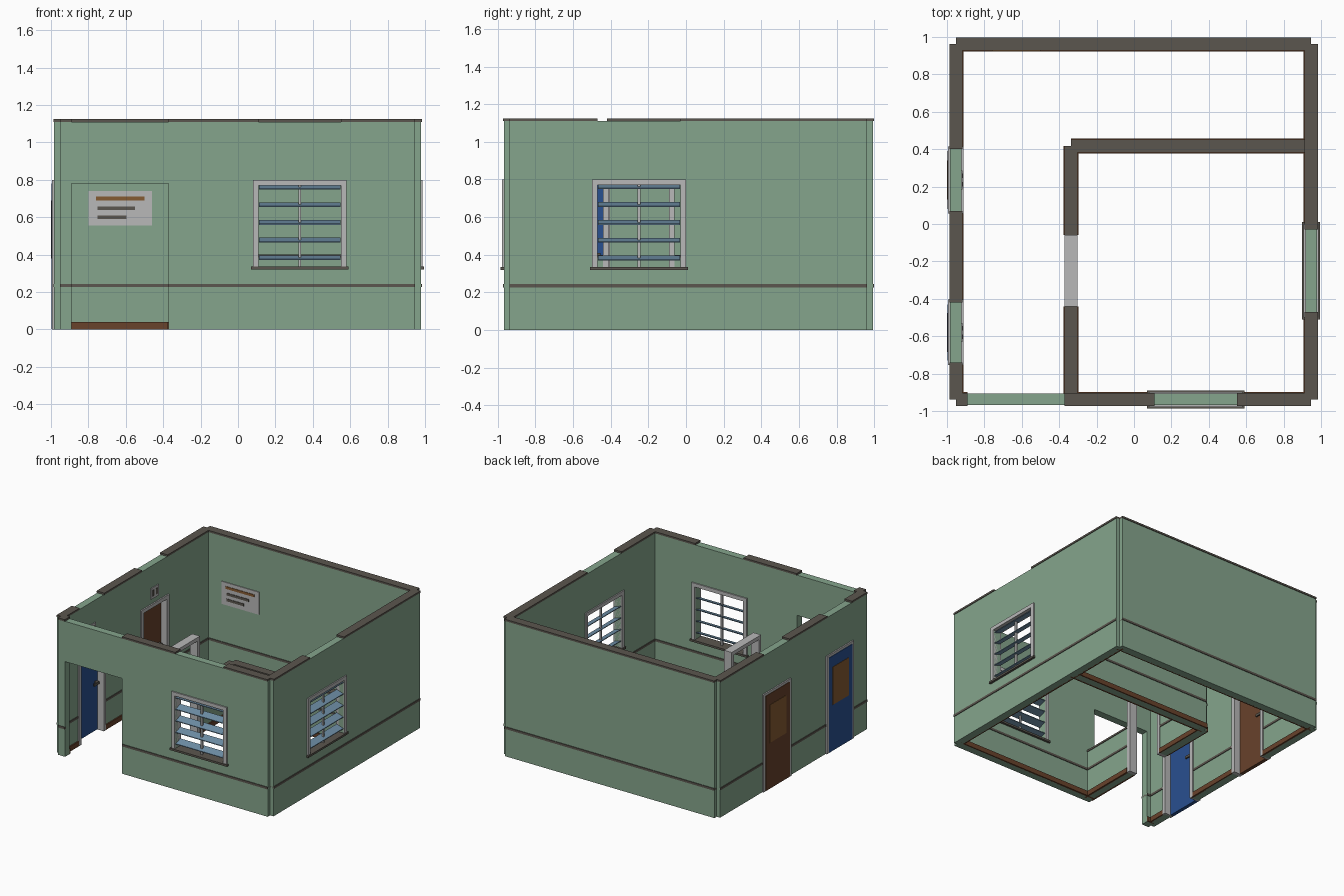
import bpy, bmesh

if "Cube" in bpy.data.objects:
    bpy.data.objects.remove(bpy.data.objects["Cube"])


def material(name, r, g, b):
    m = bpy.data.materials.new(name)
    m.diffuse_color = (r, g, b, 1)
    m.use_nodes = True
    m.node_tree.nodes["Principled BSDF"].inputs["Base Color"].default_value = m.diffuse_color
    return m


GREEN = material("wall green", .235, .375, .265)
DARK = material("dark trim", .105, .093, .077)
GREY = material("light grey", .48, .48, .48)
BROWN = material("wood brown", .138, .054, .024)
AMBER = material("amber brown", .235, .105, .032)
BLUE = material("door blue", .022, .08, .28)
GLASS = material("slat blue", .155, .27, .38)

parts = {}      # name -> (material, boxes); every name becomes one object


def box(name, mat, axis, a, c, z, shear=0):
    """Box spanning a along the wall axis, c across it and z upwards."""
    parts.setdefault(name, (mat, []))[1].append((axis, a, c, z, shear))


T, CAP_T = .03, .035        # half thicknesses of wall and of its trim
TOP, CAP = 1.11, .015
RAIL = (.226, .244)


def wall(name, axis, c, a0, a1, openings=(), top=TOP, base_sides=(1,)):
    """Wall with openings (start, end, bottom, top), cap, rail and baseboards."""
    def rail_and_base(s, e):
        box(name + "_rail", DARK, axis, (s, e), (c - CAP_T, c + CAP_T), RAIL)

    def skirting(s, e):
        for side in base_sides:
            box(name + "_baseboard", BROWN, axis, (s, e),
                sorted((c + side * (T - .005), c + side * (T + .01))), (0, .04))

    thick = (c - T, c + T)
    pos = a0
    for s, e, zb, zt in list(openings) + [(a1, a1, 0, top)]:
        box(name, GREEN, axis, (pos, s), thick, (0, top))
        box(name + "_cap", DARK, axis, (pos, s), (c - CAP_T, c + CAP_T), (top, top + CAP))
        rail_and_base(pos, s)
        skirting(pos, s)
        if e > s:
            if zb > RAIL[1]:
                box(name, GREEN, axis, (s, e), thick, (0, zb))
                rail_and_base(s, e)
                skirting(s, e)
            if zt < top:
                box(name, GREEN, axis, (s, e), thick, (zt, top))
        pos = e


def frame(name, axis, c, half, s, e, zb, zt, w):
    """Three sided surround whose outer edge is s..e and zt."""
    cc = (c - half, c + half)
    box(name, GREY, axis, (s, s + w), cc, (zb, zt))
    box(name, GREY, axis, (e - w, e), cc, (zb, zt))
    box(name, GREY, axis, (s + w, e - w), cc, (zt - w, zt))


def window(name, axis, c, mid, inward):
    """Louvred window: surround, sill, mullion and five tilted slats."""
    frame(name + "_frame", axis, c, .04, mid - .25, mid + .25, .335, .80, .03)
    box(name + "_sill", DARK, axis, (mid - .26, mid + .26), (c - .048, c + .048), (.32, .336))
    box(name + "_mullion", GREY, axis, (mid - .007, mid + .007), (c - .007, c + .007), (.336, .78))
    for i in range(5):
        z = .383 + i * .0945
        box(name + "_slats", GLASS, axis, (mid - .217, mid + .217),
            (c - .03, c + .03), (z - .003, z + .003), inward * .33)


def door(name, mat, s, e):
    """Door in the left wall: surround, slab, plate, handle and sign above."""
    frame(name + "_frame", "y", LEFT, .041, s - .015, e + .015, 0, .80, .03)
    box(name + "_slab", mat, "y", (s + .01, e - .01), (-.997, -.968), (.003, .78))
    mid = (s + e) / 2
    box(name + "_plate", AMBER, "y", (mid - .105, mid + .105), (-1, -.996), (.38, .69))
    box(name + "_handle", DARK, "y", (e - .055, e - .035), (-.97, -.94), (.39, .41))
    box(name + "_handle", DARK, "y", (e - .10, e - .035), (-.948, -.938), (.39, .41))
    # small sign over the door on the inner face
    inner = LEFT + T
    box(name + "_sign", GREY, "y", (mid - .05, mid + .05), (inner - .002, inner + .006), (.84, .93))
    for k in (-1, 1):
        box(name + "_sign_marks", DARK, "y", (mid + k * .022 - .012, mid + k * .022 + .012),
            (inner, inner + .009), (.86, .91))


# Wall centre lines
LEFT, RIGHT, FRONT, BACK = -.9525, .9475, -.9375, .9625
PX, PY, P_TOP = -.3375, .4175, .385
WIN_X, WIN_Y = .33, -.25
BLUE_DOOR, BROWN_DOOR = (-.74, -.42), (.07, .40)

# Outer walls
wall("front_wall", "x", FRONT, LEFT, RIGHT,
     [(-.89, -.372, 0, .78), (WIN_X - .22, WIN_X + .22, .335, .78)])
wall("back_wall", "x", BACK, LEFT, RIGHT, base_sides=(-1,))
wall("left_wall", "y", LEFT, FRONT, BACK,
     [(*BLUE_DOOR, 0, .78), (*BROWN_DOOR, 0, .78)])
wall("right_wall", "y", RIGHT, FRONT, BACK,
     [(WIN_Y - .22, WIN_Y + .22, .335, .78)], base_sides=(-1,))

# Low inner partition with a free-standing door surround
wall("partition_side", "y", PX, FRONT, PY, [(-.44, -.06, 0, P_TOP)], P_TOP, (-1, 1))
wall("partition_back", "x", PY, PX, RIGHT, (), P_TOP, (-1, 1))
frame("partition_door_frame", "y", PX, CAP_T, -.44, -.06, 0, .80, .03)

# Windows and doors
window("front_window", "x", FRONT, WIN_X, 1)
window("right_window", "y", RIGHT, WIN_Y, -1)
door("blue_door", BLUE, *BLUE_DOOR)
door("brown_door", BROWN, *BROWN_DOOR)

# Notice board on the back wall with plain bars
face = BACK - T
box("notice_board", GREY, "x", (-.80, -.46), (face - .006, face + .002), (.555, .74))
box("notice_heading", AMBER, "x", (-.76, -.50), (face - .01, face), (.69, .71))
box("notice_lines", DARK, "x", (-.75, -.55), (face - .01, face), (.638, .658))
box("notice_lines", DARK, "x", (-.75, -.595), (face - .01, face), (.59, .61))

# Turn every named part into one mesh object
for name, (mat, boxes) in parts.items():
    bm = bmesh.new()
    for axis, a, c, z, shear in boxes:
        mid = sum(c) / 2
        for v in bmesh.ops.create_cube(bm, size=1)["verts"]:
            p = a[v.co.x > 0]
            q = c[v.co.y > 0]
            h = z[v.co.z > 0] + shear * (q - mid)
            v.co = (p, q, h) if axis == "x" else (q, p, h)
    bmesh.ops.recalc_face_normals(bm, faces=bm.faces)
    mesh = bpy.data.meshes.new(name)
    bm.to_mesh(mesh)
    bm.free()
    mesh.materials.append(mat)
    bpy.context.collection.objects.link(bpy.data.objects.new(name, mesh))
